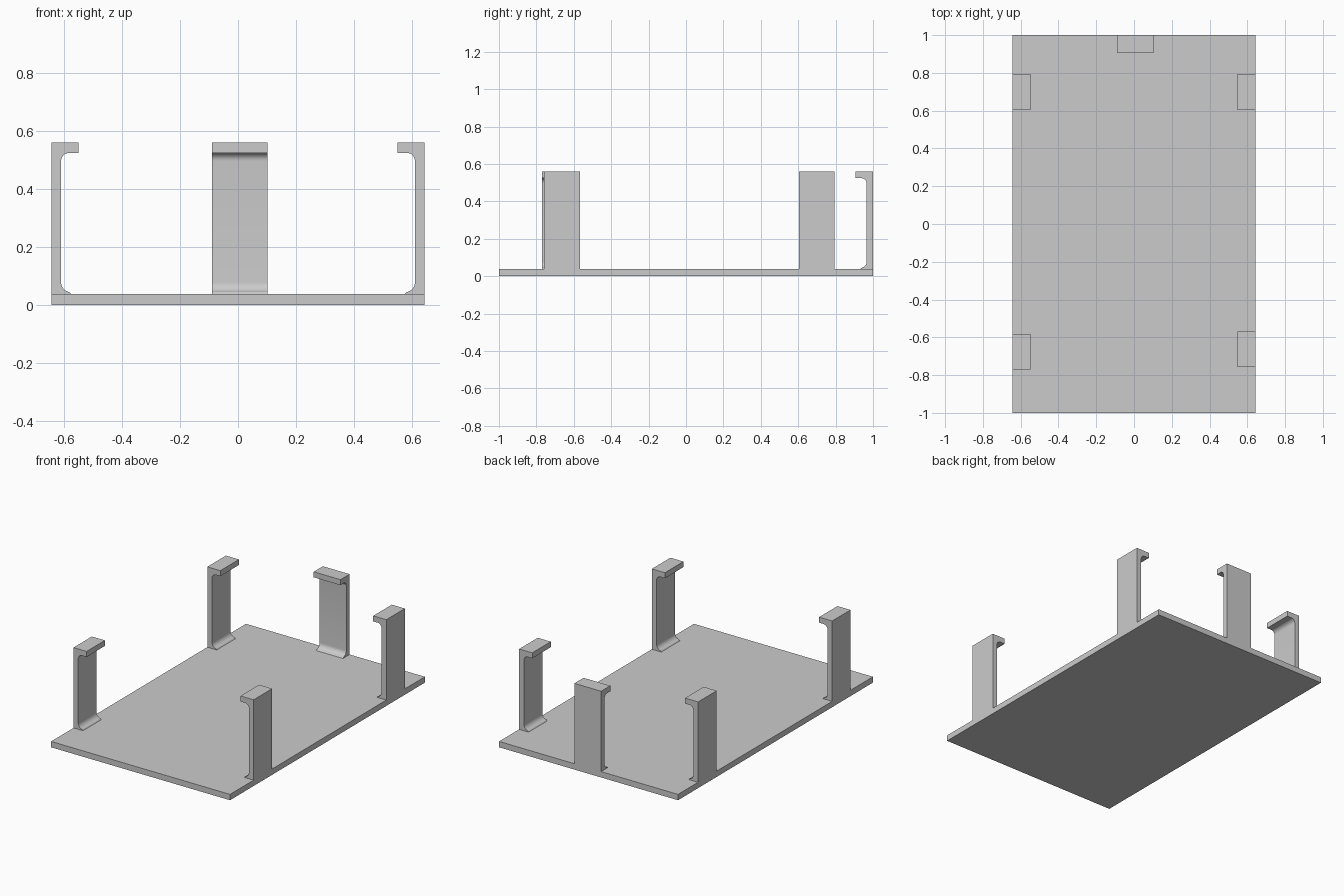
import bpy, bmesh, math
from mathutils import Matrix, Vector

cube = bpy.data.objects.get("Cube")
if cube:
    bpy.data.objects.remove(cube, do_unlink=True)

HALF_W, HALF_L, PLATE, TOP = 0.643, 1.0, 0.038, 0.56
WALL, LIP, LIP_Z = 0.034, 0.094, 0.524

grey = bpy.data.materials.new("plain grey")
grey.use_nodes = True
colour = (0.6, 0.6, 0.6, 1)
grey.diffuse_color = colour
grey.node_tree.nodes["Principled BSDF"].inputs["Base Color"].default_value = colour


def arc(cx, cz, r, a0, a1, steps=8):
    angles = [math.radians(a0 + (a1 - a0) * i / steps) for i in range(steps + 1)]
    return [(cx + r * math.cos(a), cz + r * math.sin(a)) for a in angles]


def add_object(name, bm):
    bmesh.ops.recalc_face_normals(bm, faces=bm.faces)
    mesh = bpy.data.meshes.new(name)
    bm.to_mesh(mesh)
    bm.free()
    mesh.materials.append(grey)
    obj = bpy.data.objects.new(name, mesh)
    bpy.context.collection.objects.link(obj)
    return obj


def clip(name, start, end, outer, turn):
    """Hooked upright: profile runs inward from the outer edge, extruded along the edge."""
    profile = [(0, PLATE), (0, TOP), (LIP, TOP), (LIP, LIP_Z)]
    profile += arc(WALL + 0.028, LIP_Z - 0.028, 0.028, 90, 180)   # fillet under the lip
    profile += arc(WALL + 0.034, 0.078, 0.034, 180, 260)          # flare at the foot
    profile += [(WALL + 0.034, PLATE)]
    bm = bmesh.new()
    face = bm.faces.new([bm.verts.new((d - outer, start, z)) for d, z in profile])
    ext = bmesh.ops.extrude_face_region(bm, geom=[face])
    moved = [v for v in ext["geom"] if isinstance(v, bmesh.types.BMVert)]
    bmesh.ops.translate(bm, verts=moved, vec=Vector((0, end - start, 0)))
    bm.transform(Matrix.Rotation(math.radians(turn), 4, "Z"))
    obj = add_object(name, bm)
    bpy.ops.object.select_all(action="DESELECT")
    obj.select_set(True)
    bpy.context.view_layer.objects.active = obj
    bpy.ops.object.shade_smooth_by_angle(angle=math.radians(30))


# Base plate
bm = bmesh.new()
bmesh.ops.create_cube(bm, size=1)
bm.transform(Matrix.Translation((0, 0, PLATE / 2))
             @ Matrix.Diagonal((2 * HALF_W, 2 * HALF_L, PLATE, 1)))
add_object("base_plate", bm)

# Side clips and the single rear clip
clip("right_front_clip", -0.77, -0.582, HALF_W, 0)
clip("right_rear_clip", 0.603, 0.794, HALF_W, 0)
clip("left_front_clip", 0.568, 0.758, HALF_W, 180)
clip("left_rear_clip", -0.794, -0.604, HALF_W, 180)
clip("rear_clip", -0.09, 0.102, HALF_L, -90)
